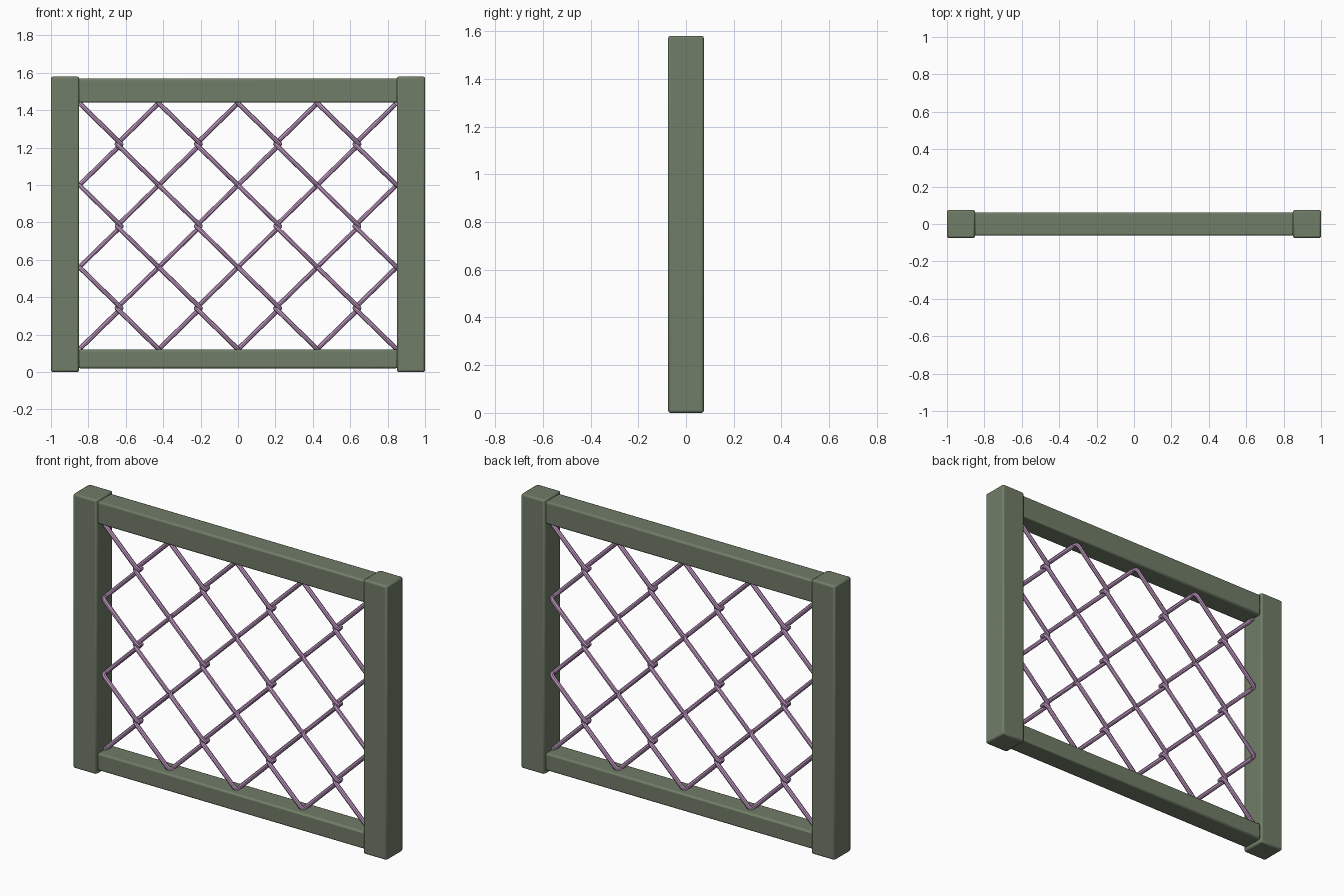
import bpy

if "Cube" in bpy.data.objects:
    bpy.data.objects.remove(bpy.data.objects["Cube"])


def material(name, rgb):
    m = bpy.data.materials.new(name)
    m.diffuse_color = (*rgb, 1)
    m.use_nodes = True
    m.node_tree.nodes["Principled BSDF"].inputs["Base Color"].default_value = m.diffuse_color
    return m


green = material("moss green paint", (0.165, 0.205, 0.138))
pink = material("mauve wire", (0.54, 0.32, 0.55))


def box(name, x0, x1, depth, z0, z1, bevel=0.01):
    bpy.ops.mesh.primitive_cube_add(size=1, location=((x0 + x1) / 2, 0, (z0 + z1) / 2))
    o = bpy.context.object
    o.name = name
    o.scale = (x1 - x0, depth, z1 - z0)
    bpy.ops.object.transform_apply(location=False, rotation=False, scale=True)
    b = o.modifiers.new("soft_edges", 'BEVEL')
    b.width, b.segments = bevel, 2
    o.data.materials.append(green)
    bpy.ops.object.shade_smooth_by_angle()
    return o


# Frame: two posts and two rails
box("left_post", -1, -0.85, 0.15, 0, 1.58)
box("right_post", 0.85, 1, 0.15, 0, 1.58)
box("top_rail", -0.855, 0.855, 0.125, 1.44, 1.57)
box("bottom_rail", -0.855, 0.855, 0.125, 0.02, 0.12)

# Chain link mesh: flattened spirals, "\" strands in front and "/" strands behind
RADIUS, D, HOOK, TURN = 0.0125, 0.02, 0.012, 0.012
COLS, ROWS = 8, 6
X0, TOP, BOTTOM = -0.848, 1.438, 0.122
DX, DZ = -2 * X0 / COLS, (TOP - BOTTOM) / ROWS


def spiral(k):
    left, right = X0 + k * DX, X0 + (k + 1) * DX
    if k % 2:
        left -= HOOK      # hooks round the neighbouring spiral
    else:
        right += HOOK
    pts = []
    for i in range(ROWS + 1):
        at_right = (i + k) % 2 == 1
        x, inward = (right, -1) if at_right else (left, 1)
        z = TOP - i * DZ
        y_in = -D if at_right else D       # strand arriving from above
        xs = x + inward * TURN
        if i > 0:
            pts.append((xs, y_in, z + TURN))
        pts.append((x, y_in * 0.6, z))
        pts.append((x, -y_in * 0.6, z))
        if i < ROWS:
            pts.append((xs, -y_in, z - TURN))
    cu = bpy.data.curves.new("wire_spiral", 'CURVE')
    cu.dimensions = '3D'
    cu.bevel_depth, cu.bevel_resolution = RADIUS, 2
    cu.use_fill_caps = True
    s = cu.splines.new('POLY')
    s.points.add(len(pts) - 1)
    for p, c in zip(s.points, pts):
        p.co = (*c, 1)
    cu.materials.append(pink)
    o = bpy.data.objects.new(f"wire_spiral_{k + 1}", cu)
    bpy.context.collection.objects.link(o)
    bpy.ops.object.select_all(action='DESELECT')
    o.select_set(True)
    bpy.context.view_layer.objects.active = o
    bpy.ops.object.convert(target='MESH')
    bpy.ops.object.shade_smooth_by_angle()


for k in range(COLS):
    spiral(k)
